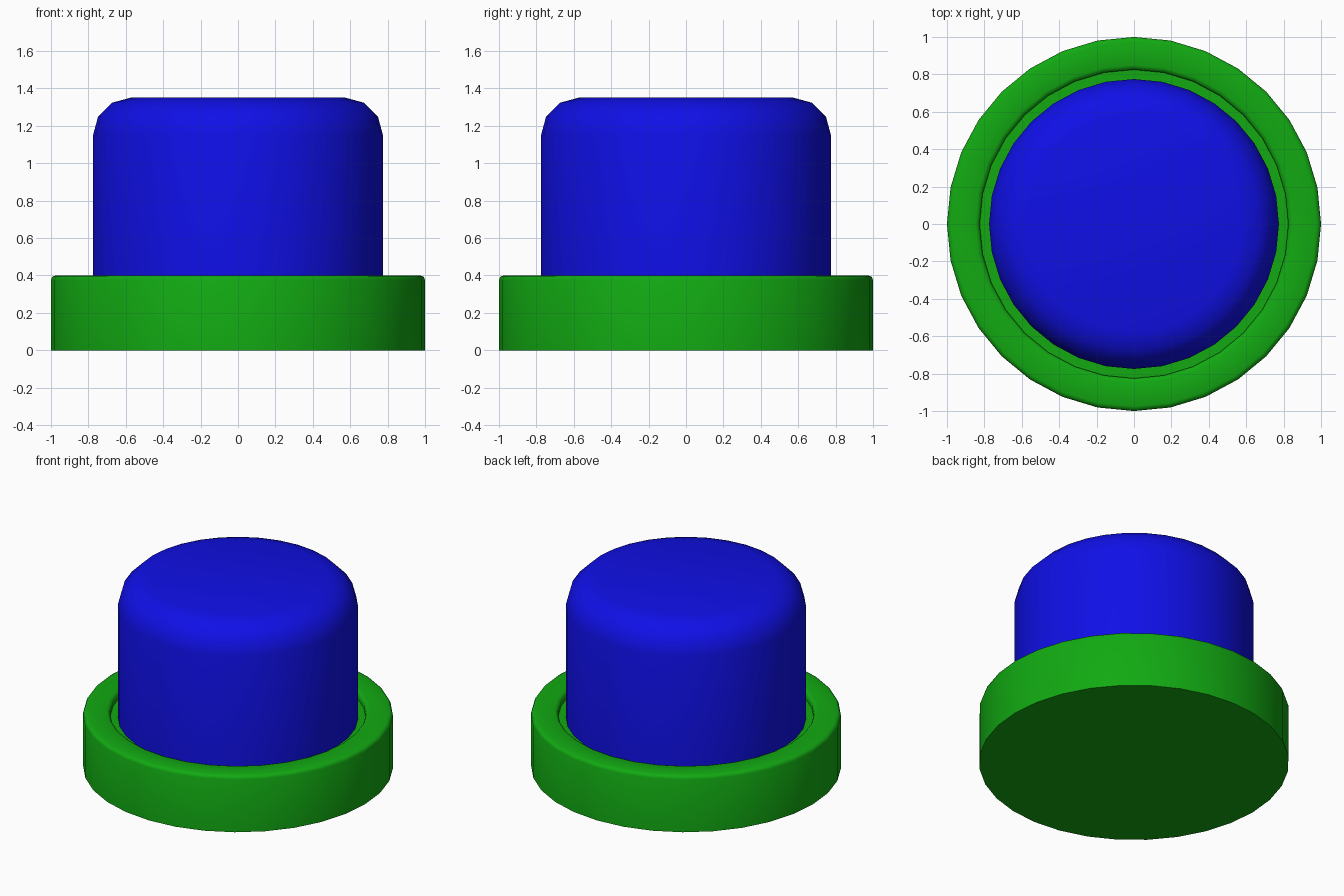
import bpy, bmesh, math

if "Cube" in bpy.data.objects:
    bpy.data.objects.remove(bpy.data.objects["Cube"])

SIDES = 32


def material(name, rgb):
    m = bpy.data.materials.new(name)
    m.diffuse_color = (*rgb, 1)
    m.use_nodes = True
    m.node_tree.nodes["Principled BSDF"].inputs["Base Color"].default_value = m.diffuse_color
    return m


def lathe(name, profile, mat):
    """Spin an (r, z) profile about z; r = 0 closes to a cap."""
    bm = bmesh.new()
    rings = [[bm.verts.new((r * math.cos(2 * math.pi * i / SIDES),
                            r * math.sin(2 * math.pi * i / SIDES), z))
              for i in range(SIDES)] for r, z in profile]
    for a, b in zip(rings, rings[1:]):
        for i in range(SIDES):
            j = (i + 1) % SIDES
            bm.faces.new((a[i], a[j], b[j], b[i]))
    bm.faces.new(rings[0][::-1])
    bm.faces.new(rings[-1])
    bmesh.ops.recalc_face_normals(bm, faces=bm.faces)
    me = bpy.data.meshes.new(name)
    bm.to_mesh(me)
    bm.free()
    me.materials.append(mat)
    ob = bpy.data.objects.new(name, me)
    bpy.context.collection.objects.link(ob)
    bpy.ops.object.select_all(action='DESELECT')
    ob.select_set(True)
    bpy.context.view_layer.objects.active = ob
    bpy.ops.object.shade_smooth_by_angle(angle=math.radians(50))
    return ob


green = material("green", (0.006, 0.40, 0.006))
blue = material("blue", (0.005, 0.005, 0.80))

# Base collar with softened rims and a shallow recess around the button
lathe("base_collar", [(1.0, 0), (1.0, 0.375), (0.993, 0.393), (0.975, 0.4),
                      (0.85, 0.4), (0.832, 0.393), (0.825, 0.375),
                      (0.825, 0.35)], green)

# Push button with rounded top edge
lathe("push_button", [(0.775, 0.35), (0.775, 1.15), (0.748, 1.25),
                      (0.675, 1.323), (0.575, 1.35)], blue)
